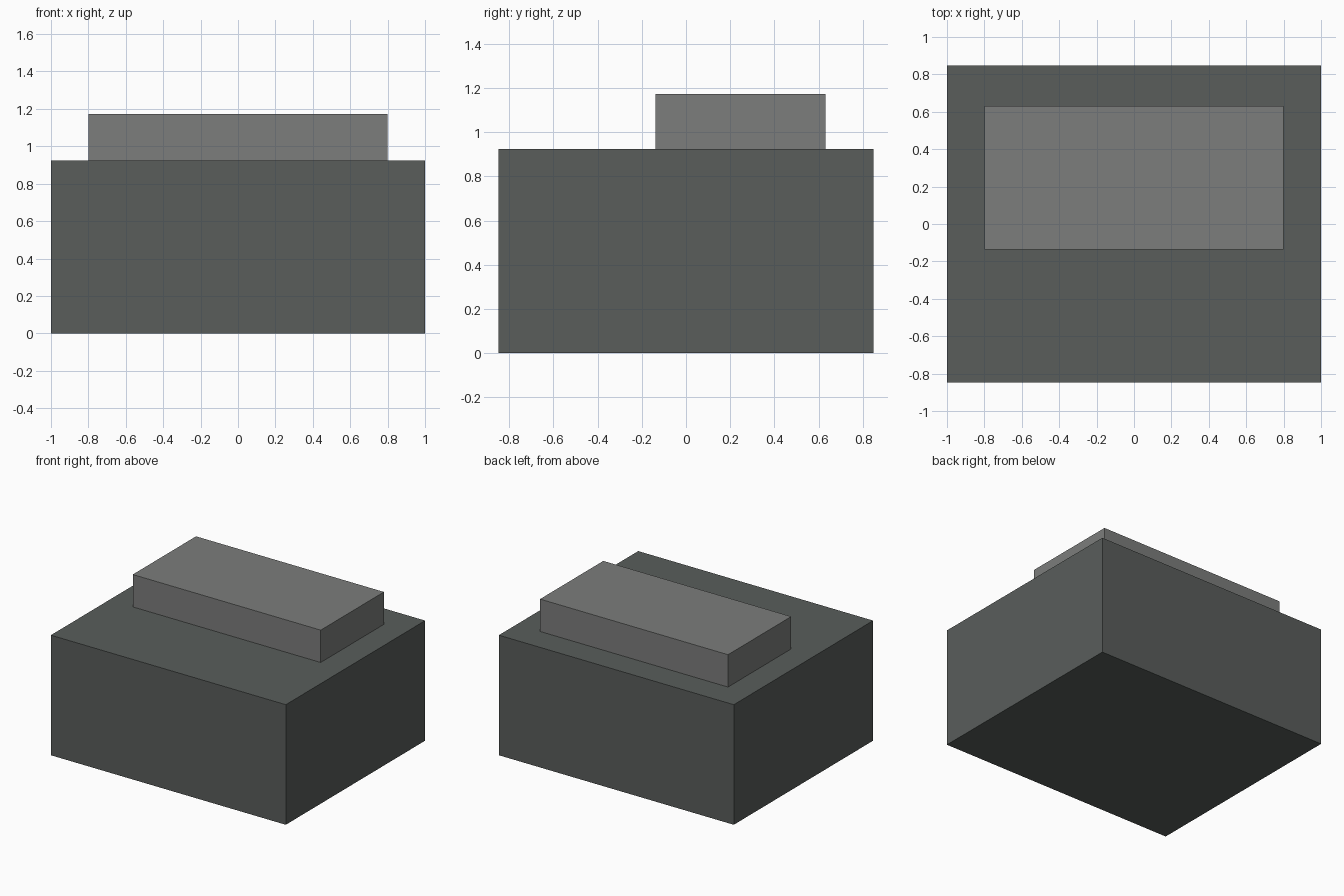
import bpy

if "Cube" in bpy.data.objects:
    bpy.data.objects.remove(bpy.data.objects["Cube"])


def material(name, color):
    mat = bpy.data.materials.new(name)
    mat.diffuse_color = (*color, 1.0)
    mat.use_nodes = True
    mat.node_tree.nodes["Principled BSDF"].inputs["Base Color"].default_value = mat.diffuse_color
    return mat


def box(name, lo, hi, mat):
    """Box spanning two opposite corners."""
    center = [(a + b) / 2 for a, b in zip(lo, hi)]
    size = [b - a for a, b in zip(lo, hi)]
    bpy.ops.mesh.primitive_cube_add(size=1, location=center)
    obj = bpy.context.object
    obj.name = name
    obj.scale = size
    bpy.ops.object.transform_apply(location=False, rotation=False, scale=True)
    obj.data.materials.append(mat)
    return obj


dark_grey = material("dark_grey", (0.10, 0.11, 0.105))
light_grey = material("light_grey", (0.20, 0.205, 0.20))

# Main building block
box("main_block", (-1, -0.847, 0), (1, 0.847, 0.924), dark_grey)

# Raised block set toward the back of the roof
box("roof_block", (-0.8, -0.137, 0.924), (0.8, 0.632, 1.173), light_grey)
